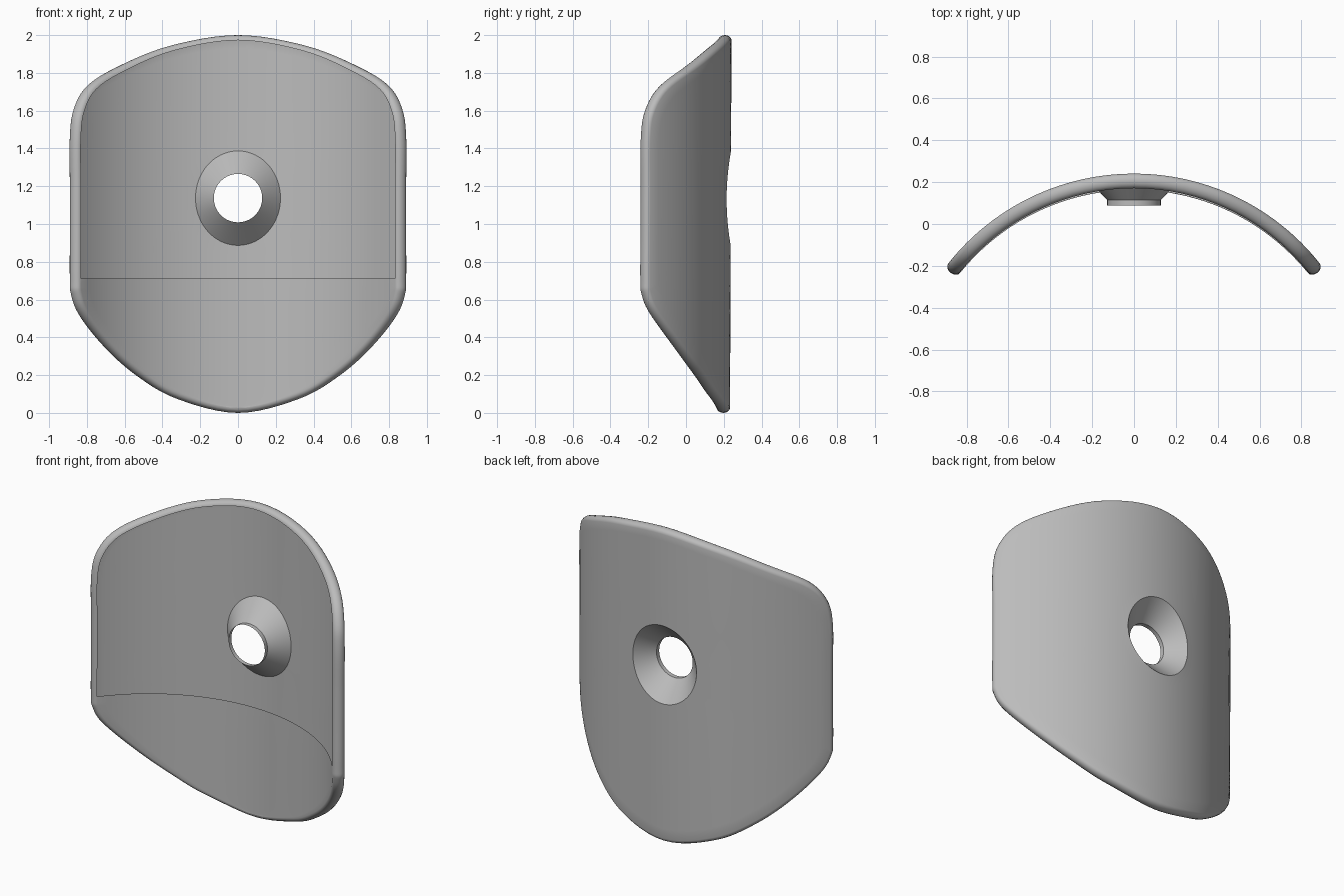
import bpy, bmesh
from math import sin, cos, asin, atan2, pi
from mathutils import Vector

cube = bpy.data.objects.get("Cube")
if cube:
    bpy.data.objects.remove(cube, do_unlink=True)

R, APEX = 1.134, 0.237            # outer bend radius and rearmost point
THICK, INSET = 0.07, 0.027        # rim thickness and edge rounding
HOLE_Z = 1.137
STEP_Z = 0.712                    # top of the lower inner lining
ROWS, STEPS = 14, 6

mat = bpy.data.materials.new("plain_grey")
mat.use_nodes = True
grey = (0.5, 0.5, 0.5, 1)
mat.diffuse_color = grey
mat.node_tree.nodes["Principled BSDF"].inputs["Base Color"].default_value = grey


def bend(u, z, depth):
    """Wrap a flat point round the vertical bend, at a depth under the back."""
    a = u / R
    return Vector(((R - depth) * sin(a),
                   APEX - R + (R - depth) * cos(a) + 0.004 * (z - 1), z))


def spline(points, steps):
    """Closed Catmull-Rom curve."""
    n, out = len(points), []
    for i in range(n):
        a, b, c, d = (points[(i + k) % n] for k in (-1, 0, 1, 2))
        for s in range(steps):
            t = s / steps
            out.append(0.5 * (2 * b + (c - a) * t + (2 * a - 5 * b + 4 * c - d) * t**2
                              + (3 * b - a - 3 * c + d) * t**3))
    return out


# Flat outline of the plate, right half mirrored, from the bottom round
half = [(0.33, 0.075), (0.54, 0.195), (0.71, 0.345), (0.845, 0.52), (0.885, 0.63),
        (0.89, 0.71), (0.89, 0.95), (0.89, 1.2), (0.89, 1.46), (0.87, 1.61),
        (0.80, 1.735), (0.63, 1.84), (0.36, 1.945)]
front = [(0, 0)] + half + [(0, 2)] + [(-x, z) for x, z in reversed(half)]
outline = spline([Vector((R * asin(x / 1.118), z)) for x, z in front], STEPS)
N = len(outline)


def inset(d):
    ring = []
    for i, p in enumerate(outline):
        t = (outline[(i + 1) % N] - outline[i - 1]).normalized()
        ring.append(p + d * Vector((-t.y, t.x)))
    return ring


bm = bmesh.new()


def add_ring(coords):
    return [bm.verts.new(c) for c in coords]


def bridge(a, b):
    for i in range(N):
        j = (i + 1) % N
        bm.faces.new((a[i], a[j], b[j], b[i]))
    return b


# Rounded rim, from the inner edge round to the back
ring = None
for k in range(9):
    phi = -pi / 2 + pi * k / 8
    depth = THICK / 2 * (1 - sin(phi))
    new = add_ring([bend(p.x, p.y, depth) for p in inset(INSET * (1 - cos(phi)))])
    if ring:
        bridge(ring, new)
    else:
        inner = new
    ring = new

# Curved back sheet, closing in on the mouth of the countersink
edge = inset(INSET)
angles = [atan2(p.y - HOLE_Z, p.x) for p in edge]
mouth = [Vector((R * asin(0.225 * cos(a) / R), HOLE_Z + 0.25 * sin(a))) for a in angles]
for k in range(1, ROWS + 1):
    flat = [p.lerp(m, k / ROWS) for p, m in zip(edge, mouth)]
    ring = bridge(ring, add_ring([bend(p.x, p.y, 0) for p in flat]))

# Countersink cone and short bore
for y in (0.115, 0.088):
    ring = bridge(ring, add_ring([(0.128 * cos(a), y, HOLE_Z + 0.128 * sin(a))
                                  for a in angles]))

# Lower inner lining, joining the two sides of the rim row by row
lining_edge = inset(INSET)
COLS = 28
previous = [inner[0]] * (COLS + 1)
for i in range(1, N // 2):
    right, left = lining_edge[i], lining_edge[N - i]
    if right.y > STEP_Z:
        break
    row = [inner[N - i]]
    for c in range(1, COLS):
        p = left.lerp(right, c / COLS)
        row.append(bm.verts.new(bend(p.x, p.y, THICK)))
    row.append(inner[i])
    for c in range(COLS):
        corners = [previous[c], previous[c + 1], row[c + 1], row[c]]
        bm.faces.new(list(dict.fromkeys(corners)))
    previous = row

# Make the shell face outwards
bmesh.ops.recalc_face_normals(bm, faces=bm.faces)
bm.normal_update()
rear = max(bm.faces, key=lambda f: f.calc_center_median().y)
if rear.normal.y < 0:
    bmesh.ops.reverse_faces(bm, faces=bm.faces)

mesh = bpy.data.meshes.new("curved_plate")
bm.to_mesh(mesh)
bm.free()
mesh.materials.append(mat)
plate = bpy.data.objects.new("curved_plate", mesh)
bpy.context.collection.objects.link(plate)
bpy.ops.object.select_all(action="DESELECT")
plate.select_set(True)
bpy.context.view_layer.objects.active = plate
bpy.ops.object.shade_smooth_by_angle(angle=0.52)
